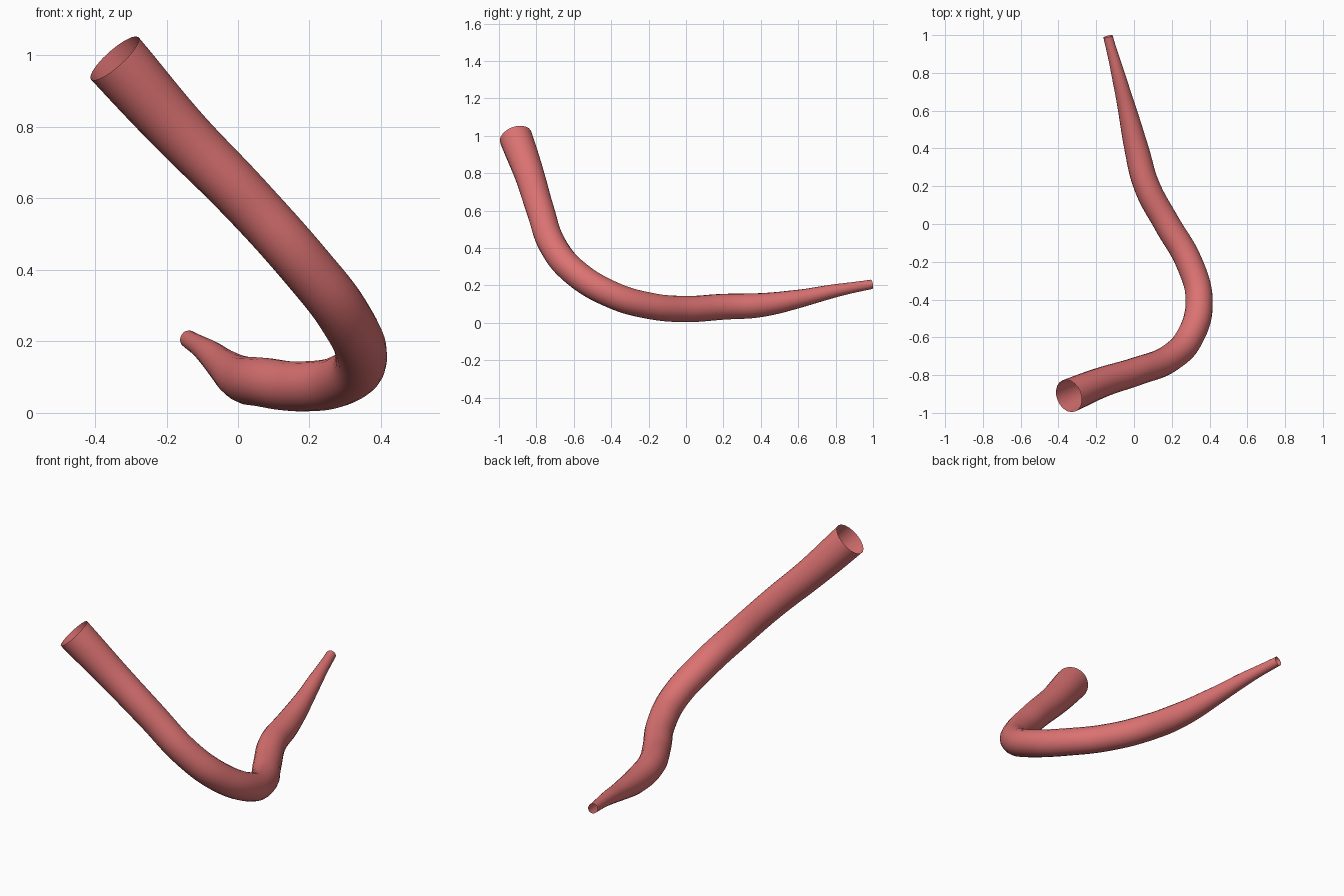
import bpy

if "Cube" in bpy.data.objects:
    bpy.data.objects.remove(bpy.data.objects["Cube"])

# Centre line of the tube: x, y, z, radius (wide open end to narrow open end)
path = [
    (-0.345, -0.910, 0.992, 0.089),
    (-0.170, -0.838, 0.795, 0.080),
    (0.020, -0.778, 0.600, 0.075),
    (0.190, -0.710, 0.410, 0.074),
    (0.295, -0.600, 0.275, 0.074),
    (0.345, -0.400, 0.152, 0.072),
    (0.290, -0.200, 0.092, 0.071),
    (0.175, 0.000, 0.074, 0.070),
    (0.068, 0.200, 0.086, 0.069),
    (0.013, 0.400, 0.095, 0.064),
    (-0.035, 0.600, 0.128, 0.049),
    (-0.086, 0.800, 0.172, 0.035),
    (-0.138, 0.993, 0.206, 0.025),
]

# Tapered tube
curve = bpy.data.curves.new("tapered_tube", 'CURVE')
curve.dimensions = '3D'
curve.resolution_u = 8
curve.bevel_depth = 1.0
curve.bevel_resolution = 8
curve.use_fill_caps = False
spline = curve.splines.new('BEZIER')
spline.radius_interpolation = 'CARDINAL'
spline.bezier_points.add(len(path) - 1)
for point, (x, y, z, r) in zip(spline.bezier_points, path):
    point.co = (x, y, z)
    point.radius = r
    point.handle_left_type = point.handle_right_type = 'AUTO'

tube = bpy.data.objects.new("tapered_tube", curve)
bpy.context.collection.objects.link(tube)
bpy.context.view_layer.objects.active = tube
tube.select_set(True)
bpy.ops.object.convert(target='MESH')
tube = bpy.context.object
bpy.ops.object.shade_smooth()

# Red colour
red = bpy.data.materials.new("soft_red")
red.diffuse_color = (0.72, 0.17, 0.17, 1)
red.use_nodes = True
red.node_tree.nodes["Principled BSDF"].inputs["Base Color"].default_value = red.diffuse_color
tube.data.materials.clear()
tube.data.materials.append(red)
